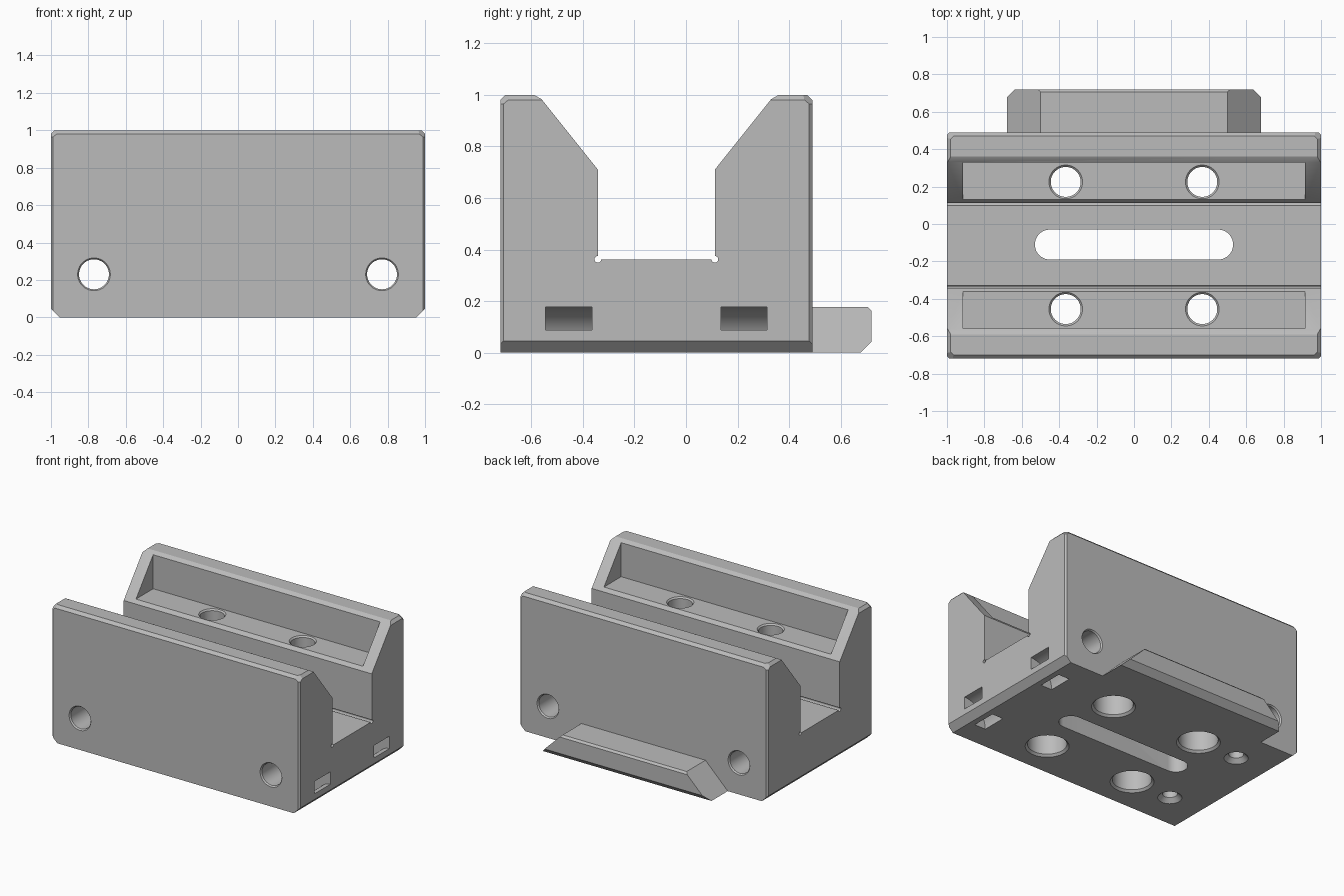
import bpy
import bmesh
import math
from mathutils import Matrix, Vector

cube = bpy.data.objects.get("Cube")
if cube:
    bpy.data.objects.remove(cube, do_unlink=True)

grey = bpy.data.materials.new("light grey")
grey.use_nodes = True
GREY = (0.5, 0.5, 0.5, 1)
grey.diffuse_color = GREY
grey.node_tree.nodes["Principled BSDF"].inputs["Base Color"].default_value = GREY

MID = -0.115            # centre line of the channel in y
FRONT, BACK = -0.72, 0.49


def finish(name, bm):
    bmesh.ops.recalc_face_normals(bm, faces=bm.faces)
    mesh = bpy.data.meshes.new(name)
    bm.to_mesh(mesh)
    bm.free()
    mesh.materials.append(grey)
    obj = bpy.data.objects.new(name, mesh)
    bpy.context.collection.objects.link(obj)
    return obj


def prism(outline, axis, start, end):
    """Extrude a 2D outline along an axis."""
    place = {"x": lambda a, b, d: (d, a, b),
             "y": lambda a, b, d: (a, d, b),
             "z": lambda a, b, d: (a, b, d)}[axis]
    bm = bmesh.new()
    rows = [[bm.verts.new(place(a, b, d)) for a, b in outline] for d in (start, end)]
    bridge(bm, rows)
    return bm


def bridge(bm, rows):
    n = len(rows[0])
    for low, high in zip(rows, rows[1:]):
        for i in range(n):
            j = (i + 1) % n
            bm.faces.new((low[i], low[j], high[j], high[i]))
    bm.faces.new(rows[0])
    bm.faces.new(rows[-1])


def bore(steps, location, matrix=Matrix(), n=48):
    """Stepped round cutter from (radius, depth) pairs."""
    bm = bmesh.new()
    rows = []
    for r, d in steps:
        turn = [2 * math.pi * i / n for i in range(n)]
        rows.append([bm.verts.new((r * math.cos(a), r * math.sin(a), d)) for a in turn])
    bridge(bm, rows)
    bmesh.ops.transform(bm, matrix=Matrix.Translation(location) @ matrix, verts=bm.verts)
    return bm


def chamfer(bm, point, normal):
    """Slice off everything beyond a plane and close the cut."""
    geom = bm.verts[:] + bm.edges[:] + bm.faces[:]
    cut = bmesh.ops.bisect_plane(bm, geom=geom, plane_co=point,
                                 plane_no=Vector(normal).normalized(), clear_outer=True)
    edges = [e for e in cut["geom_cut"] if isinstance(e, bmesh.types.BMEdge)]
    bmesh.ops.holes_fill(bm, edges=edges, sides=0)


def arc(cx, cy, r, start, end, n):
    return [(cx + r * math.cos(start + (end - start) * i / n),
             cy + r * math.sin(start + (end - start) * i / n)) for i in range(n + 1)]


# Main block: half profile mirrored about the channel
half = [(FRONT, 0), (FRONT, 0.98), (FRONT + 0.02, 1), (-0.59, 1), (-0.56, 0.983),
        (-0.342, 0.71), (-0.342, 0.362)]
profile = half + [(2 * MID - y, z) for y, z in reversed(half)]
bm = prism(profile, "x", -1, 1)
for sx in (-1, 1):
    chamfer(bm, (sx, 0, 0.046), (sx, 0, -1))
    chamfer(bm, (sx, 0, 0.98), (sx, 0, 1))
    for sy, edge in ((-1, FRONT), (1, BACK)):
        chamfer(bm, (sx, edge - sy * 0.012, 0), (sx, sy, 0))
        chamfer(bm, (sx, edge, 0.955), (sx, sy, 1.22))
body = finish("clamp_body", bm)

cutters = []

# Recessed pockets, vertical bores, side slots, countersinks and corner reliefs
for side in (-1, 1):
    pocket = [(0.225, 0.735), (0.447, 0.735), (0.447, 1.1), (0.225, 1.1)]
    pocket = [(MID + side * (y - 0.002), z) for y, z in pocket]
    cutters.append(prism(pocket, "x", -0.915, 0.915))

    y = MID + side * 0.34
    for x in (-0.365, 0.365):
        cutters.append(bore([(0.155, -0.01), (0.13, 0.015), (0.13, 0.3), (0.08, 0.3),
                             (0.08, 0.725), (0.095, 0.74)], (x, y, 0)))
    cutters.append(bore([(0.09, -0.01), (0.05, 0.03), (0.05, 0.14)], (-0.69, y, 0)))

    strap = (arc(1, 0, 0.178, 1.35, 3.3, 28) + arc(1, 0, 0.088, 3.3, 1.35, 28))
    cutters.append(prism(strap, "y", y - 0.09, y + 0.09))

    relief = arc(MID + side * 0.227, 0.362, 0.013, 0, 2 * math.pi, 16)[:-1]
    cutters.append(prism(relief, "x", -1.1, 1.1))

# Cross bores through front and back
lay_along_y = Matrix.Rotation(-math.pi / 2, 4, "X")
for x in (-0.77, 0.77):
    cutters.append(bore([(0.095, FRONT - 0.01), (0.08, FRONT + 0.01),
                         (0.08, BACK - 0.01), (0.095, BACK + 0.01)],
                        (x, 0, 0.23), lay_along_y))

# Long rounded slot in the channel floor
quarter = math.pi / 2
slot = (arc(0.45, -0.11, 0.08, -quarter, quarter, 20)
        + arc(-0.45, -0.11, 0.08, quarter, 3 * quarter, 20))
cutters.append(prism(slot, "z", -0.1, 0.6))

bpy.context.view_layer.objects.active = body
for shape in cutters:
    tool = finish("cutter", shape)
    tool.hide_render = True
    mod = body.modifiers.new("cut", "BOOLEAN")
    mod.operation = "DIFFERENCE"
    mod.solver = "EXACT"
    mod.object = tool
    bpy.ops.object.modifier_apply(modifier=mod.name)
    bpy.data.objects.remove(tool, do_unlink=True)

# Sloped-end ledge on the back
bm = prism([(-0.68, 0), (0.68, 0), (0.5, 0.177), (-0.5, 0.177)], "y", BACK - 0.002, 0.72)
chamfer(bm, (0, 0.72, 0.043), (0, 1, -1))
chamfer(bm, (0, 0.72, 0.163), (0, 1, 1))
ledge = finish("back_ledge", bm)

# Smooth bores, keep hard edges
bpy.ops.object.select_all(action="DESELECT")
for obj in (body, ledge):
    obj.select_set(True)
bpy.context.view_layer.objects.active = body
bpy.ops.object.shade_smooth_by_angle(angle=math.radians(25))
